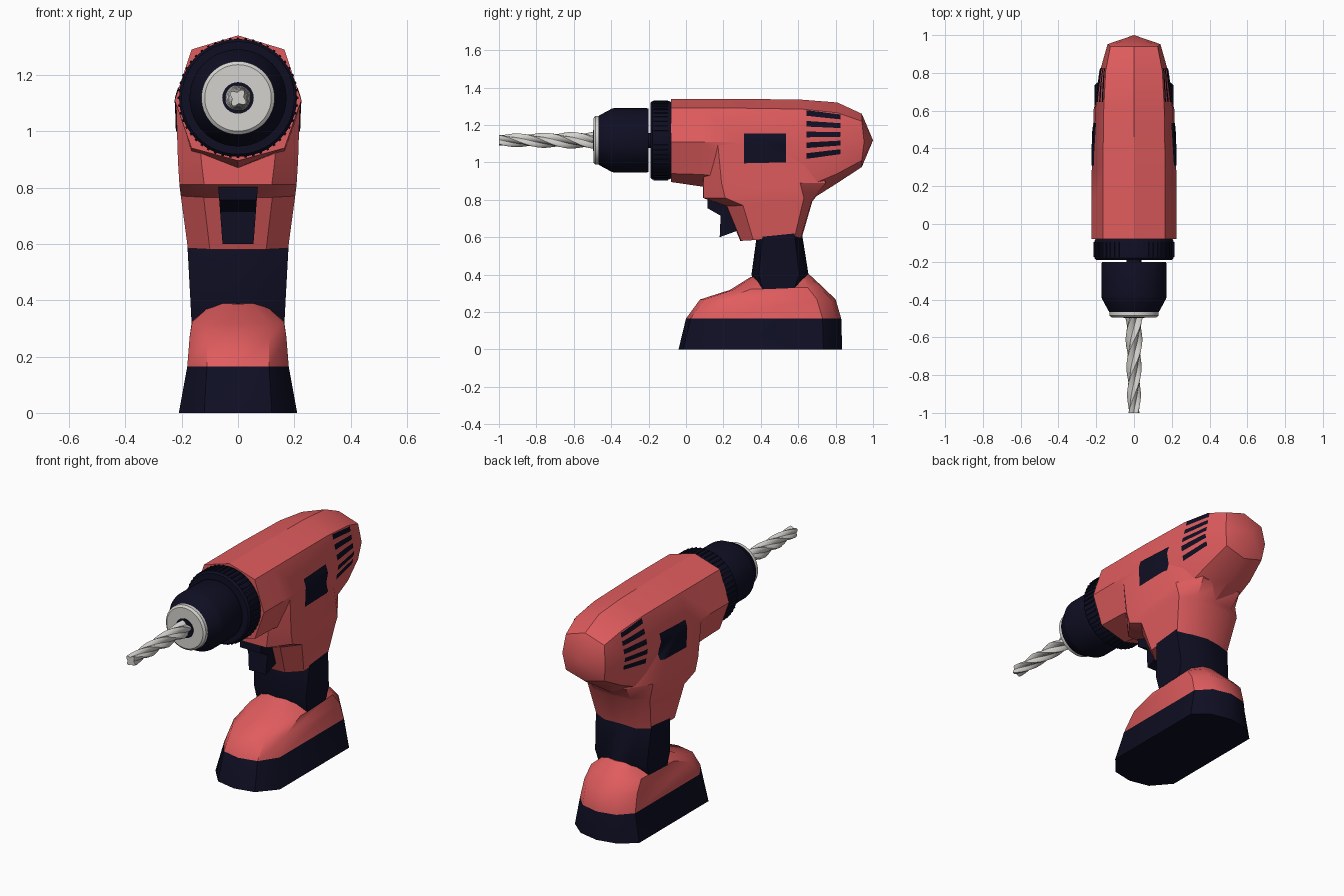
import bpy, bmesh, math
from mathutils import Vector
from mathutils.bvhtree import BVHTree

cube = bpy.data.objects.get("Cube")
if cube:
    bpy.data.objects.remove(cube, do_unlink=True)

AXIS_Z = 1.118  # height of the drive axis


def material(name, rgb):
    mat = bpy.data.materials.new(name)
    mat.use_nodes = True
    mat.diffuse_color = (*rgb, 1)
    mat.node_tree.nodes["Principled BSDF"].inputs["Base Color"].default_value = (*rgb, 1)
    return mat


RED = material("coral_red", (0.745, 0.107, 0.112))
DARK = material("midnight_navy", (0.0045, 0.0045, 0.017))
METAL = material("pale_metal", (0.66, 0.65, 0.62))


def finish(name, bm, mats, angle=30, closed=True):
    if closed:
        bmesh.ops.recalc_face_normals(bm, faces=bm.faces)
    mesh = bpy.data.meshes.new(name)
    bm.to_mesh(mesh)
    bm.free()
    for mat in mats:
        mesh.materials.append(mat)
    obj = bpy.data.objects.new(name, mesh)
    bpy.context.collection.objects.link(obj)
    bpy.ops.object.select_all(action="DESELECT")
    obj.select_set(True)
    bpy.context.view_layer.objects.active = obj
    bpy.ops.object.shade_smooth_by_angle(angle=math.radians(angle))
    return obj


def loft(rings, tip=None):
    """Skin a list of equal rings; close with caps or a pointed tip."""
    bm = bmesh.new()
    rows = [[bm.verts.new(p) for p in ring] for ring in rings]
    n = len(rows[0])
    for a, b in zip(rows, rows[1:]):
        for i in range(n):
            j = (i + 1) % n
            bm.faces.new((a[i], a[j], b[j], b[i]))
    bm.faces.new(rows[0])
    if tip:
        end = bm.verts.new(tip)
        for i in range(n):
            bm.faces.new((rows[-1][i], rows[-1][(i + 1) % n], end))
    else:
        bm.faces.new(rows[-1])
    return bm


def mirrored(half):
    """Complete a half ring that starts and ends on x = 0."""
    return half + [(-x, y, z) for x, y, z in half[-2:0:-1]]


def plan_ring(zf, zb, y0, y1, w, a, d, cf, cb):
    """Rounded plan section: a, d shape the nose, cf and cb the corners."""
    half = [(0, y0), (a, y0 + d), (w, y0 + cf), (w, y1 - cb), (a, y1 - d), (0, y1)]
    return mirrored([(x, y, zf + (zb - zf) * (y - y0) / (y1 - y0)) for x, y in half])


def head_ring(y, top, shoulder, xs, xm, low, bottom, back=0):
    return mirrored([(0, y, top), (xs, y, shoulder), (xm, y + back, 1.11),
                     (xs, y, low), (0, y, bottom)])


def turned(name, profile, mat, segments=64):
    """Closed solid of revolution about the drive axis, profile of (y, radius)."""
    rings = []
    for y, r in profile:
        rings.append([(r * math.cos(t), y, AXIS_Z + r * math.sin(t))
                      for t in (math.tau * i / segments for i in range(segments))])
    return finish(name, loft(rings), [mat])


# Motor housing
head = finish("motor_housing", loft([
    head_ring(-0.08, 1.34, 1.29, 0.165, 0.225, 0.94, 0.895),
    head_ring(0.09, 1.34, 1.29, 0.165, 0.225, 0.935, 0.87),
    head_ring(0.28, 1.34, 1.29, 0.165, 0.224, 0.91, 0.85),
    head_ring(0.62, 1.335, 1.285, 0.16, 0.203, 0.86, 0.77),
    head_ring(0.81, 1.32, 1.265, 0.15, 0.18, 0.94, 0.89),
    head_ring(0.94, 1.26, 1.22, 0.125, 0.14, 1.01, 0.975, 0.012),
], tip=(0, 1.0, 1.118)), [RED])

# Upper grip that flows into the housing
grip_shell = finish("upper_grip", loft([
    plan_ring(0.58, 0.60, 0.29, 0.62, 0.178, 0.10, 0.005, 0.07, 0.04),
    plan_ring(0.765, 0.79, 0.215, 0.675, 0.203, 0.122, 0.004, 0.09, 0.05),
    plan_ring(0.81, 0.81, 0.09, 0.69, 0.208, 0.12, 0.003, 0.12, 0.06),
    plan_ring(0.89, 0.89, 0.09, 0.75, 0.213, 0.13, 0.003, 0.10, 0.14),
    plan_ring(1.10, 1.10, 0.09, 0.66, 0.220, 0.14, 0.003, 0.08, 0.24),
]), [RED])

# Dark handle
finish("handle", loft([
    plan_ring(0.32, 0.33, 0.375, 0.62, 0.165, 0.09, 0.012, 0.035, 0.04),
    plan_ring(0.40, 0.40, 0.35, 0.655, 0.169, 0.09, 0.012, 0.04, 0.05),
    plan_ring(0.62, 0.62, 0.38, 0.62, 0.181, 0.10, 0.008, 0.03, 0.04),
]), [DARK])

# Battery pack, dark below the seam
battery = finish("battery_pack", loft([
    plan_ring(0, 0, -0.04, 0.835, 0.21, 0.12, 0.025, 0.13, 0.10),
    plan_ring(0.165, 0.165, 0, 0.83, 0.18, 0.11, 0.025, 0.13, 0.10),
    plan_ring(0.267, 0.267, 0.075, 0.80, 0.172, 0.11, 0.022, 0.13, 0.10),
    plan_ring(0.318, 0.335, 0.235, 0.73, 0.163, 0.11, 0.018, 0.11, 0.08),
    plan_ring(0.387, 0.40, 0.345, 0.66, 0.09, 0.05, 0.01, 0.05, 0.05),
]), [RED, DARK], 38)
for face in battery.data.polygons:
    if face.center.z < 0.16:
        face.material_index = 1

# Trigger
side = [(0.115, 0.81), (0.115, 0.755), (0.185, 0.715), (0.18, 0.60), (0.29, 0.64), (0.3, 0.81)]
finish("trigger", loft([[(s * (0.055 + 0.075 * (z - 0.6)), y, z) for y, z in side]
                        for s in (-1, 1)]), [DARK])

# Collar with grip ribs
turned("collar", [(-0.19, 0.17), (-0.19, 0.20), (-0.18, 0.209), (-0.09, 0.209), (-0.07, 0.20)], DARK)
ribs = bmesh.new()
for i in range(48):
    t = math.tau * i / 48
    out = Vector((math.cos(t), 0, math.sin(t)))
    tan = Vector((-math.sin(t), 0, math.cos(t)))
    corners = [out * r + tan * w for r, w in ((0.20, -0.006), (0.214, -0.004),
                                             (0.214, 0.004), (0.20, 0.006))]
    rows = [[ribs.verts.new(c + Vector((0, y, AXIS_Z))) for c in corners] for y in (-0.175, -0.095)]
    for j in range(4):
        k = (j + 1) % 4
        ribs.faces.new((rows[0][j], rows[0][k], rows[1][k], rows[1][j]))
    for row in rows:
        ribs.faces.new(row)
finish("collar_ribs", ribs, [DARK])

# Chuck
turned("spindle", [(-0.21, 0.04), (-0.18, 0.04)], DARK, 24)
turned("chuck", [(-0.47, 0.128), (-0.46, 0.135), (-0.395, 0.170), (-0.385, 0.172),
                 (-0.21, 0.172), (-0.20, 0.168)], DARK)
turned("chuck_ring", [(-0.495, 0.055), (-0.495, 0.118), (-0.485, 0.13), (-0.46, 0.13)], METAL)
turned("chuck_mouth", [(-0.498, 0.056), (-0.48, 0.056)], DARK, 32)

# Twisted drill bit
STEPS, POINTS = 48, 24
bit = []
for s in range(STEPS + 1):
    f = s / STEPS
    size = 0.048 - 0.014 * f
    ring = []
    for i in range(POINTS):
        t = math.tau * i / POINTS
        r = size * (0.8 + 0.2 * math.cos(4 * t))
        a = t + f * math.tau * 0.9
        ring.append((r * math.cos(a), -0.47 - 0.53 * f, AXIS_Z + r * math.sin(a)))
    bit.append(ring)
finish("drill_bit", loft(bit), [METAL], 40)

# Flush plates laid on the housing sides
TREES = []
for obj in (head, grip_shell):
    shape = bmesh.new()
    shape.from_mesh(obj.data)
    TREES.append(BVHTree.FromBMesh(shape))
    shape.free()


def plate(name, y0, y1, left, right, sign, n=10):
    """Project a quad onto the side; left and right are (low, high) heights."""
    bm = bmesh.new()
    grid = []
    for i in range(n + 1):
        u = i / n
        lo, hi = (left[k] + (right[k] - left[k]) * u for k in (0, 1))
        row = []
        for j in range(n + 1):
            p = Vector((sign, y0 + (y1 - y0) * u, lo + (hi - lo) * j / n))
            hits = [tree.ray_cast(p, Vector((-sign, 0, 0)))[0] for tree in TREES]
            x = max(abs(h.x) for h in hits if h)
            row.append(bm.verts.new((sign * (x + 0.004), p.y, p.z)))
        grid.append(row)
    for a, b in zip(grid, grid[1:]):
        for j in range(n):
            quad = (a[j], b[j], b[j + 1], a[j + 1])
            bm.faces.new(quad if sign > 0 else quad[::-1])
    finish(name, bm, [DARK], closed=False)


for label, sign in (("left", 1), ("right", -1)):
    plate(label + "_side_panel", 0.31, 0.535, (0.995, 1.155), (1.0, 1.155), sign)
    for i in range(5):
        zl, zr = 1.264 - 0.0575 * i, 1.243 - 0.0465 * i
        plate(f"{label}_vent_{i + 1}", 0.645, 0.825, (zl - 0.015, zl + 0.015),
              (zr - 0.013, zr + 0.013), sign)
